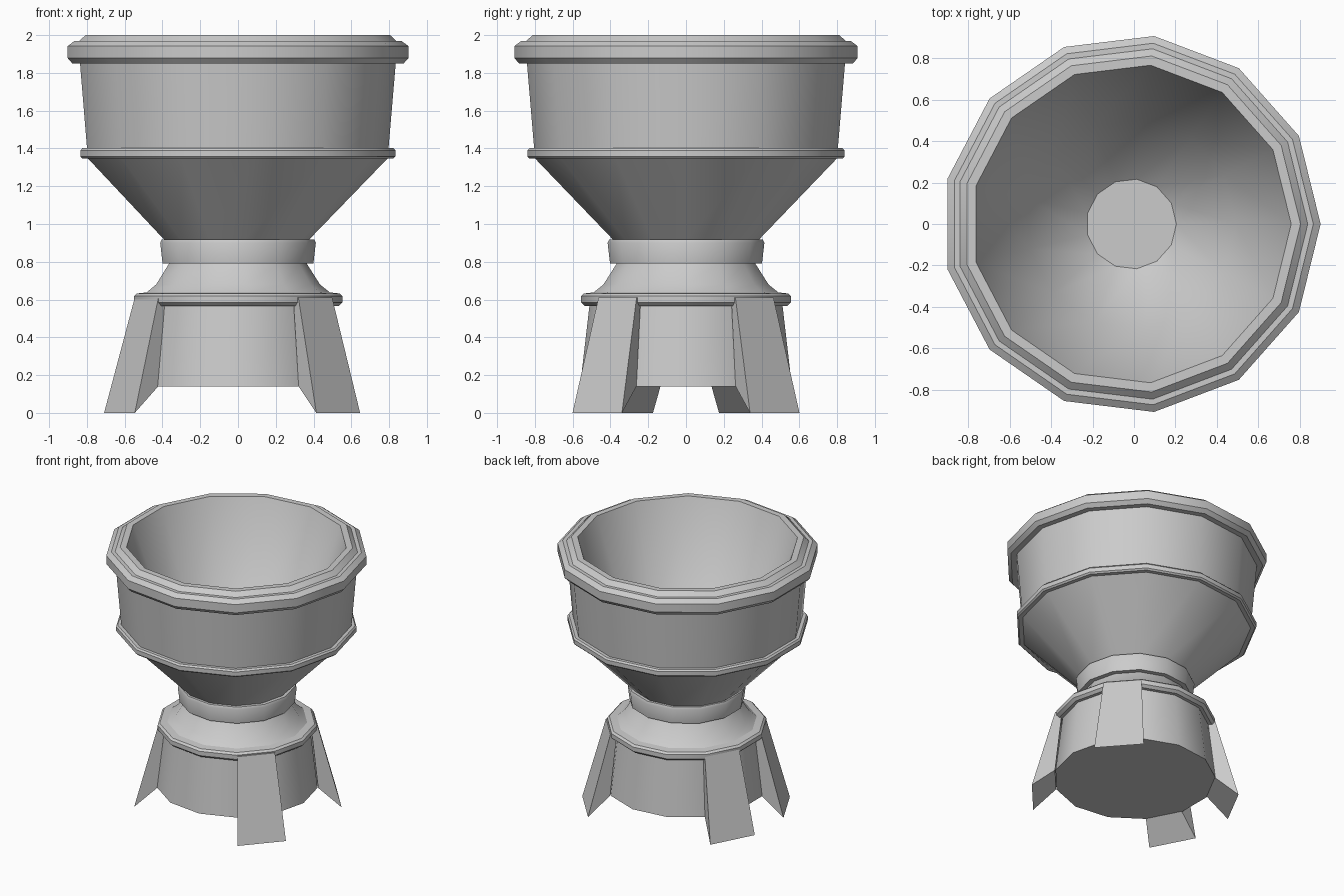
import bpy, bmesh
from math import sin, cos, pi, radians

if "Cube" in bpy.data.objects:
    bpy.data.objects.remove(bpy.data.objects["Cube"])

SIDES = 13
STEP = 2 * pi / SIDES


def finish(name, bm):
    bmesh.ops.recalc_face_normals(bm, faces=bm.faces)
    mesh = bpy.data.meshes.new(name)
    bm.to_mesh(mesh)
    bm.free()
    obj = bpy.data.objects.new(name, mesh)
    bpy.context.collection.objects.link(obj)
    bpy.ops.object.select_all(action='DESELECT')
    obj.select_set(True)
    bpy.context.view_layer.objects.active = obj
    bpy.ops.object.shade_smooth_by_angle(angle=radians(30))
    return obj


def lathe(name, profile, shift):
    """Sweep (radius, z) points into 13-sided rings, capping both ends."""
    bm = bmesh.new()
    rings = [[bm.verts.new((r * cos(i * STEP) + shift, r * sin(i * STEP), z))
              for i in range(SIDES)] for r, z in profile]
    for low, high in zip(rings, rings[1:]):
        for i in range(SIDES):
            j = (i + 1) % SIDES
            bm.faces.new((low[i], low[j], high[j], high[i]))
    bm.faces.new(rings[0])
    bm.faces.new(rings[-1])
    return finish(name, bm)


# Bowl: cone, middle band, wall, stepped rim, hollow funnel interior
lathe("bowl", [(0.387, 0.915), (0.805, 1.347), (0.835, 1.347), (0.846, 1.358),
               (0.846, 1.39), (0.835, 1.402), (0.81, 1.402), (0.848, 1.85),
               (0.89, 1.85), (0.915, 1.878), (0.915, 1.942), (0.88, 1.968),
               (0.853, 1.968), (0.818, 2.0), (0.773, 2.0), (0.507, 1.27),
               (0.218, 1.03)], -0.013)

# Pedestal: flared drum, lower band, waist and collar
lathe("pedestal", [(0.565, 0.14), (0.515, 0.567), (0.54, 0.567), (0.56, 0.585),
                   (0.56, 0.618), (0.545, 0.632), (0.492, 0.638), (0.44, 0.68),
                   (0.37, 0.79), (0.405, 0.79), (0.418, 0.90), (0.41, 0.918),
                   (0.387, 0.918)], -0.006)


# Legs: wedges standing on four of the drum's sides
def leg(name, side):
    bm = bmesh.new()
    section = [(0.515, 0.61), (0.563, 0.61), (0.73, 0.0), (0.565, 0.14)]
    ends = [[bm.verts.new((r * cos(a), r * sin(a), z)) for r, z in section]
            for a in (side * STEP, (side + 1) * STEP)]
    for k in range(4):
        m = (k + 1) % 4
        bm.faces.new((ends[0][k], ends[0][m], ends[1][m], ends[1][k]))
    for end in ends:
        bm.faces.new(end)
    finish(name, bm)


for name, side in (("back_right_leg", 1), ("back_left_leg", 5),
                   ("front_left_leg", 7), ("front_right_leg", 11)):
    leg(name, side)
